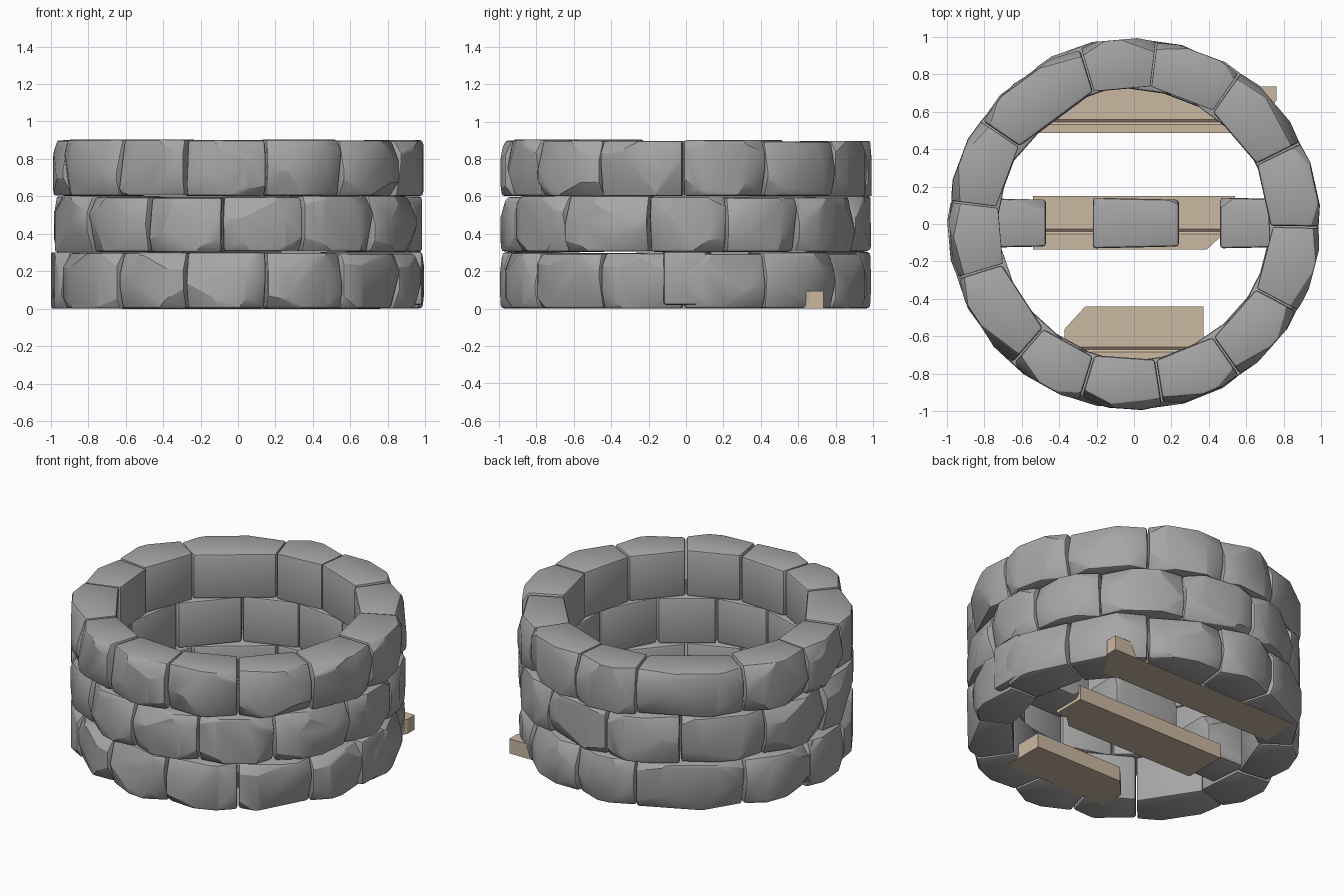
import bpy, bmesh, math, random
from mathutils import Vector

if "Cube" in bpy.data.objects:
    bpy.data.objects.remove(bpy.data.objects["Cube"])

random.seed(11)


def material(name, rgb):
    m = bpy.data.materials.new(name)
    m.diffuse_color = (*rgb, 1)
    m.use_nodes = True
    m.node_tree.nodes["Principled BSDF"].inputs["Base Color"].default_value = m.diffuse_color
    return m


STONE = material("grey stone", (0.38, 0.38, 0.38))
WOOD = material("pale wood", (0.60, 0.48, 0.36))


def prism(outline, z0, z1):
    """Solid with a flat outline in x and y."""
    bm = bmesh.new()
    face = bm.faces.new([bm.verts.new((x, y, z0)) for x, y in outline])
    top = bmesh.ops.extrude_face_region(bm, geom=[face])["geom"]
    for v in top:
        if isinstance(v, bmesh.types.BMVert):
            v.co.z = z1
    bmesh.ops.recalc_face_normals(bm, faces=bm.faces)
    return bm


def finish(bm, name, mat):
    bmesh.ops.recalc_face_normals(bm, faces=bm.faces)
    mesh = bpy.data.meshes.new(name)
    bm.to_mesh(mesh)
    bm.free()
    ob = bpy.data.objects.new(name, mesh)
    bpy.context.collection.objects.link(ob)
    mesh.materials.append(mat)
    bpy.context.view_layer.objects.active = ob
    ob.select_set(True)
    bpy.ops.object.shade_smooth_by_angle(angle=math.radians(25))
    ob.select_set(False)
    return ob


def slice_off(bm, point, normal):
    """Cut away everything beyond a plane and cap the cut."""
    cut = bmesh.ops.bisect_plane(
        bm, geom=bm.verts[:] + bm.edges[:] + bm.faces[:], dist=1e-5,
        plane_co=point, plane_no=normal, clear_outer=True)["geom_cut"]
    edges = [e for e in cut if isinstance(e, bmesh.types.BMEdge)]
    if edges:
        bmesh.ops.contextual_create(bm, geom=edges)


def chisel(bm, corners, outward, side):
    """Knock irregular chips off the outer corners, then round the edges."""
    for c in corners:
        tangent = side * (1 if (c - corners[0]).dot(side) > 0.1 else -1)
        up = Vector((0, 0, 1 if c.z > corners[0].z + 0.1 else -1))
        n = (outward * random.uniform(0.8, 1.6) + tangent * random.uniform(0.25, 0.8)
             + up * random.uniform(0.2, 0.8)).normalized()
        slice_off(bm, c - n * random.uniform(0.02, 0.05), n)
    bmesh.ops.remove_doubles(bm, verts=bm.verts, dist=0.004)
    edges = [e for e in bm.edges if len(e.link_faces) == 2
             and e.calc_face_angle(0) > math.radians(40)]
    bmesh.ops.bevel(bm, geom=edges, offset=0.016, segments=2, profile=0.5,
                    affect='EDGES', clamp_overlap=True)


def polar(r, deg):
    a = math.radians(deg)
    return r * math.cos(a), r * math.sin(a)


def wall_stone(name, a0, a1, z0, z1):
    """Wedge-shaped stone between two angles of the ring."""
    mid = (a0 + a1) / 2
    gap = 0.25
    r = random.uniform(0.985, 0.998)
    ri = random.uniform(0.72, 0.735)
    q = (a1 - a0) / 4
    outer = [polar(r - 0.012, a0 + gap), polar(r, mid - q), polar(r, mid + q),
             polar(r - 0.012, a1 - gap)]
    inner = [polar(ri + 0.008, a1 - gap), polar(ri + 0.008, a0 + gap)]
    bm = prism(outer + inner, z0, z1)
    outward = Vector((*polar(1, mid), 0))
    side = Vector((-outward.y, outward.x, 0))
    corners = [Vector((*outer[i], z)) for z in (z0, z1) for i in (0, 3)]
    chisel(bm, corners, outward, side)
    finish(bm, name, STONE)


# Three courses of stones with staggered joints
EVEN = [-163, -131, -107, -81, -55, -28, -1, 26, 55, 83, 107, 146, 173, 197]
ODD = [-145, -120, -95, -69, -42, -12, 13, 38, 68, 96, 123, 154, 183, 215]
for course, joints in enumerate((EVEN, ODD, EVEN)):
    for i, (a0, a1) in enumerate(zip(joints, joints[1:])):
        z0 = course * 0.3 + (0.002 if course == 0 else random.uniform(0.0, 0.006))
        z1 = course * 0.3 + random.uniform(0.293, 0.304)
        wall_stone(f"wall_stone_{course + 1}_{i + 1}", a0, a1, z0, z1)

# Loose row of stones across the floor
for name, x0, x1 in (("left", -0.975, -0.47), ("middle", -0.22, 0.24), ("right", 0.46, 0.985)):
    bm = prism([(x0, -0.13), (x1, -0.12), (x1, 0.13), (x0, 0.14)], 0.02, 0.305)
    corners = [Vector((x, y, z)) for z in (0.02, 0.305) for x, y in ((x0, 0.14), (x1, 0.13))]
    chisel(bm, corners, Vector((0, 1, 0)), Vector((1, 0, 0)))
    finish(bm, f"floor_stone_{name}", STONE)


def plank(name, outline, groove_y):
    """Floor board with bevelled edges and a shallow lengthwise groove."""
    bm = prism(outline, 0.0, 0.095)
    for y in (groove_y - 0.014, groove_y, groove_y + 0.014):
        bmesh.ops.bisect_plane(bm, geom=bm.verts[:] + bm.edges[:] + bm.faces[:], dist=1e-5,
                               plane_co=(0, y, 0), plane_no=(0, 1, 0))
    for v in bm.verts:
        if abs(v.co.y - groove_y) < 0.003 and v.co.z > 0.05:
            v.co.z -= 0.012
    finish(bm, name, WOOD)


# Three broken floor boards
plank("plank_front", [(-0.37, -0.72), (0.37, -0.72), (0.37, -0.44), (-0.26, -0.44),
                      (-0.37, -0.56)], -0.67)
plank("plank_middle", [(-0.54, -0.135), (0.39, -0.135), (0.46, -0.07), (0.54, -0.07),
                       (0.54, 0.15), (-0.54, 0.15)], -0.04)
plank("plank_back", [(-0.62, 0.485), (0.64, 0.485), (0.76, 0.66), (0.76, 0.735),
                     (-0.62, 0.735)], 0.545)
